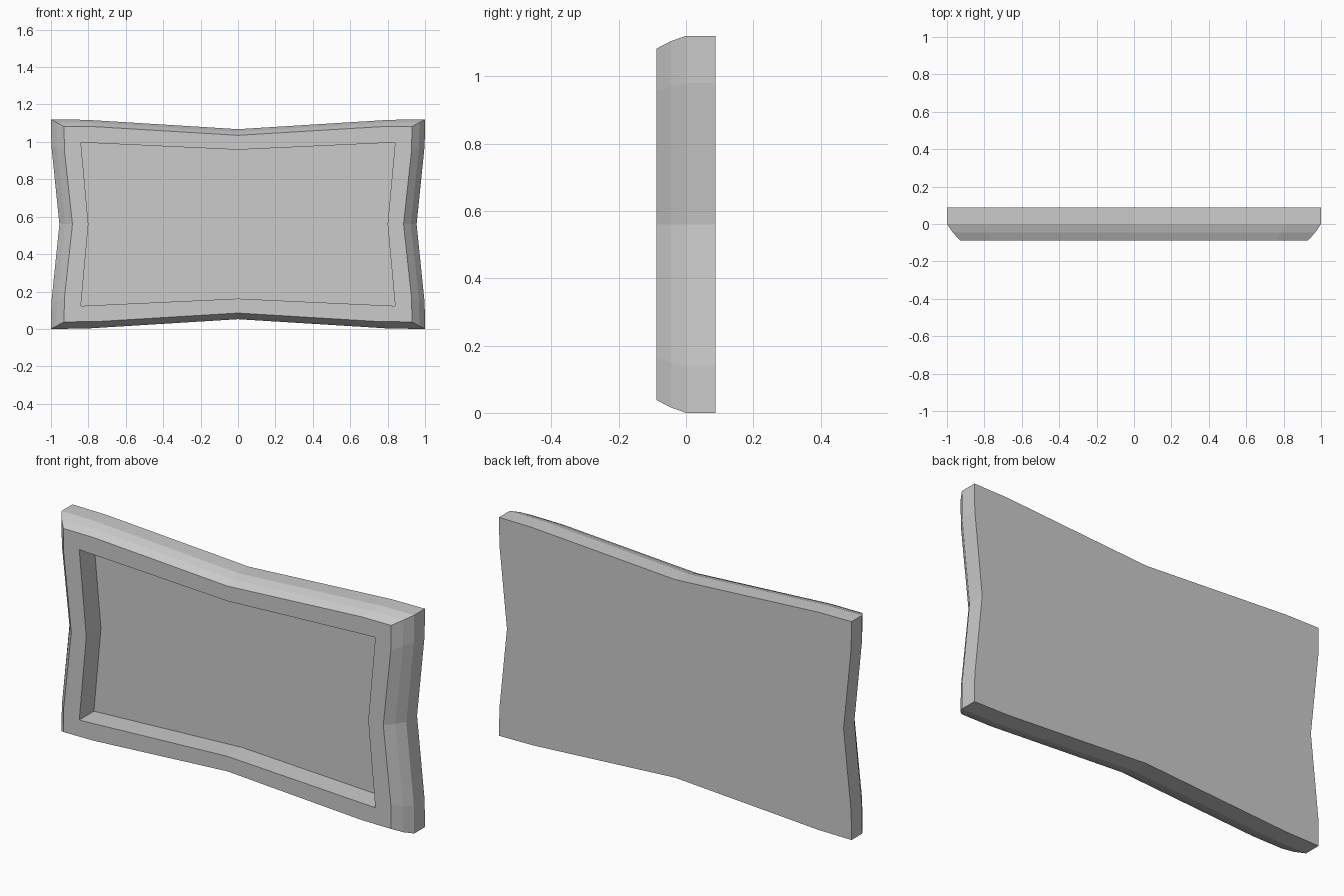
import bpy, bmesh

if "Cube" in bpy.data.objects:
    bpy.data.objects.remove(bpy.data.objects["Cube"])

MID_Z = 0.56


def outline(cx, cz, mx, mz, kx, kz, ky_in=0.0, kx_in=0.0):
    """Pinched rectangle: corner, kinks near the corner, and pulled-in midpoints.
    All sizes are half extents about the centre."""
    quarter = [(mx, 0), (cx - kx_in, kz), (cx, cz), (kx, cz - ky_in), (0, mz)]
    pts = quarter[:]
    pts += [(-x, z) for x, z in reversed(quarter[:-1])]
    pts += [(-x, -z) for x, z in quarter[1:]]
    pts += [(x, -z) for x, z in reversed(quarter[1:-1])]
    return pts


# outlines from back to front, then down into the recess
outer = outline(1.0, 0.56, 0.955, 0.508, 0.81, 0.42, 0.002, 0.002)
middle = outline(0.97, 0.544, 0.924, 0.494, 0.79, 0.41, 0.001, 0.002)
front = outline(0.93, 0.522, 0.885, 0.475, 0.76, 0.395, 0.001, 0.002)
inner = outline(0.84, 0.437, 0.80, 0.398, 0.672, 0.3496, 0.0078, 0.008)
rings = [(0.087, outer), (0.0, outer), (-0.045, middle),
         (-0.087, front), (-0.087, inner), (0.032, inner)]

# picture frame with bevelled front edge and recessed panel
bm = bmesh.new()
loops = [[bm.verts.new((x, y, z + MID_Z)) for x, z in pts] for y, pts in rings]
n = len(outer)
for a, b in zip(loops, loops[1:]):
    for i in range(n):
        j = (i + 1) % n
        bm.faces.new((a[i], a[j], b[j], b[i]))
bm.faces.new(loops[0])    # back
bm.faces.new(loops[-1])   # recessed panel
bmesh.ops.recalc_face_normals(bm, faces=bm.faces)
mesh = bpy.data.meshes.new("recessed_frame")
bm.to_mesh(mesh)
bm.free()
frame = bpy.data.objects.new("recessed_frame", mesh)
bpy.context.collection.objects.link(frame)
